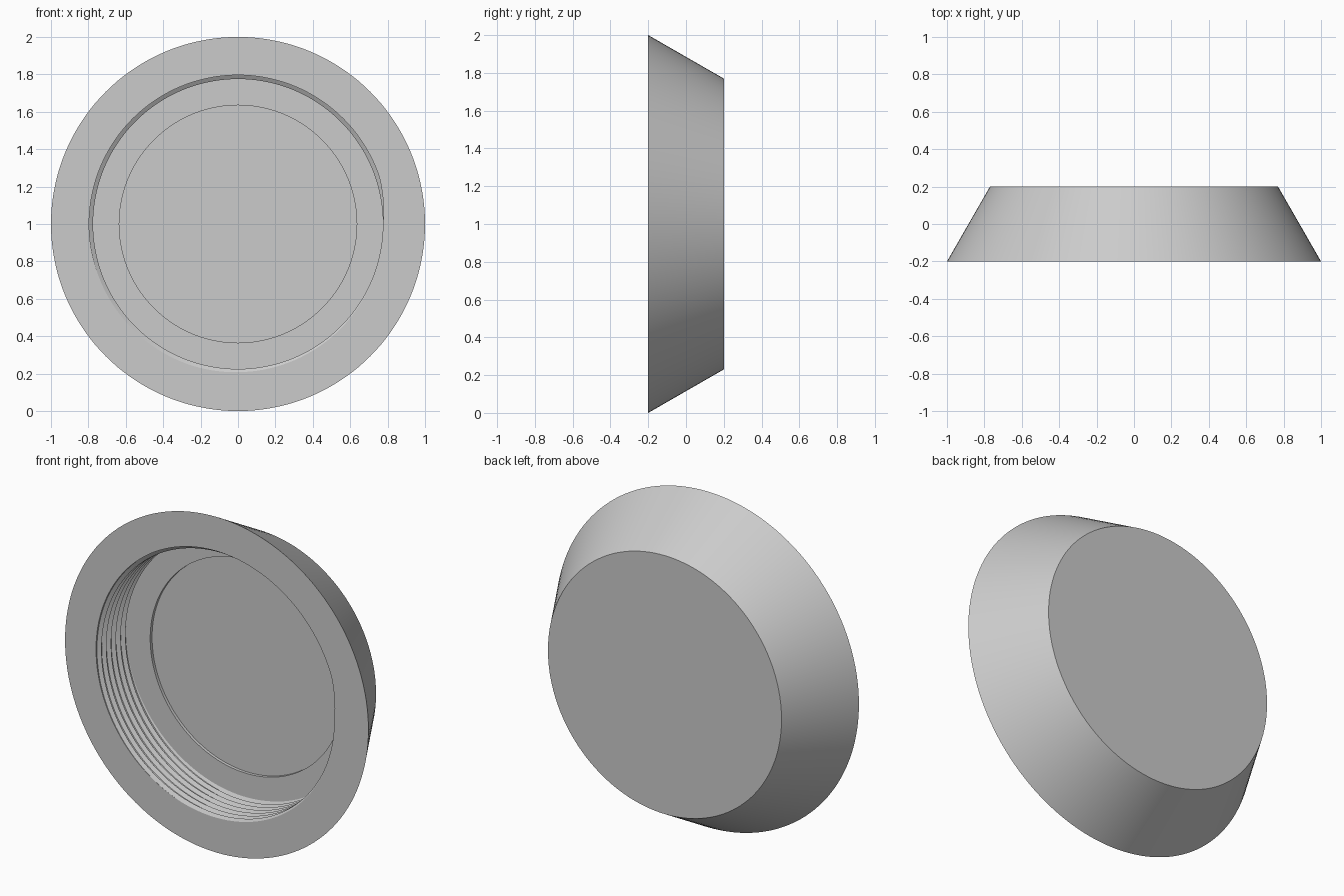
import bpy
import bmesh
import math

cube = bpy.data.objects.get("Cube")
if cube:
    bpy.data.objects.remove(cube, do_unlink=True)

SEGMENTS = 144
MOUTH, FLOOR = -0.2, 0.08        # depth range of the threaded wall
PITCH = 0.045
CREST, ROOT = 0.775, 0.796       # thread radii
STEPS = (0.0, 0.05, 0.7)         # crest, root start, root end within one turn
TURNS = math.ceil((FLOOR - MOUTH) / PITCH) + 1


def thread_radius(phase):
    """Buttress thread: steep flank, flat root, sloping flank."""
    p = phase % 1.0
    if p < STEPS[1]:
        t = p / STEPS[1]
    elif p < STEPS[2]:
        t = 1.0
    else:
        t = (1.0 - p) / (1.0 - STEPS[2])
    return CREST + (ROOT - CREST) * t


def section(turn):
    """Radius and depth points of the cap wall at a fraction of a revolution."""
    points = [(0.77, 0.2), (1.0, MOUTH)]
    for k in range(TURNS + 1):
        for step in STEPS:
            y = MOUTH + (k + step - turn) * PITCH
            y = min(max(y, MOUTH), FLOOR)
            phase = (y - MOUTH) / PITCH + turn
            points.append((thread_radius(round(phase, 6)), y))
    # Shallow round recess in the floor
    points += [(0.635, FLOOR), (0.635, 0.098)]
    return points


# Cap body: sections swept round the axis, with the thread following a helix
bm = bmesh.new()
columns = []
for i in range(SEGMENTS + 1):
    turn = i / SEGMENTS
    a = math.tau * turn
    columns.append([bm.verts.new((r * math.cos(a), y, 1 + r * math.sin(a)))
                    for r, y in section(turn)])
for c, d in zip(columns, columns[1:]):
    for j in range(len(c) - 1):
        bm.faces.new((c[j], c[j + 1], d[j + 1], d[j]))

# Flat back and recess floor
for j in (0, -1):
    bm.faces.new([c[j] for c in columns[:-1]])

bmesh.ops.remove_doubles(bm, verts=bm.verts, dist=0.00005)
bmesh.ops.recalc_face_normals(bm, faces=bm.faces)
mesh = bpy.data.meshes.new("threaded_cap")
bm.to_mesh(mesh)
bm.free()

cap = bpy.data.objects.new("threaded_cap", mesh)
bpy.context.collection.objects.link(cap)

# Plain grey material
grey = bpy.data.materials.new("light_grey")
grey.use_nodes = True
colour = (0.6, 0.6, 0.6, 1.0)
grey.diffuse_color = colour
grey.node_tree.nodes["Principled BSDF"].inputs["Base Color"].default_value = colour
mesh.materials.append(grey)

bpy.ops.object.select_all(action="DESELECT")
cap.select_set(True)
bpy.context.view_layer.objects.active = cap
bpy.ops.object.shade_smooth_by_angle(angle=math.radians(30))
